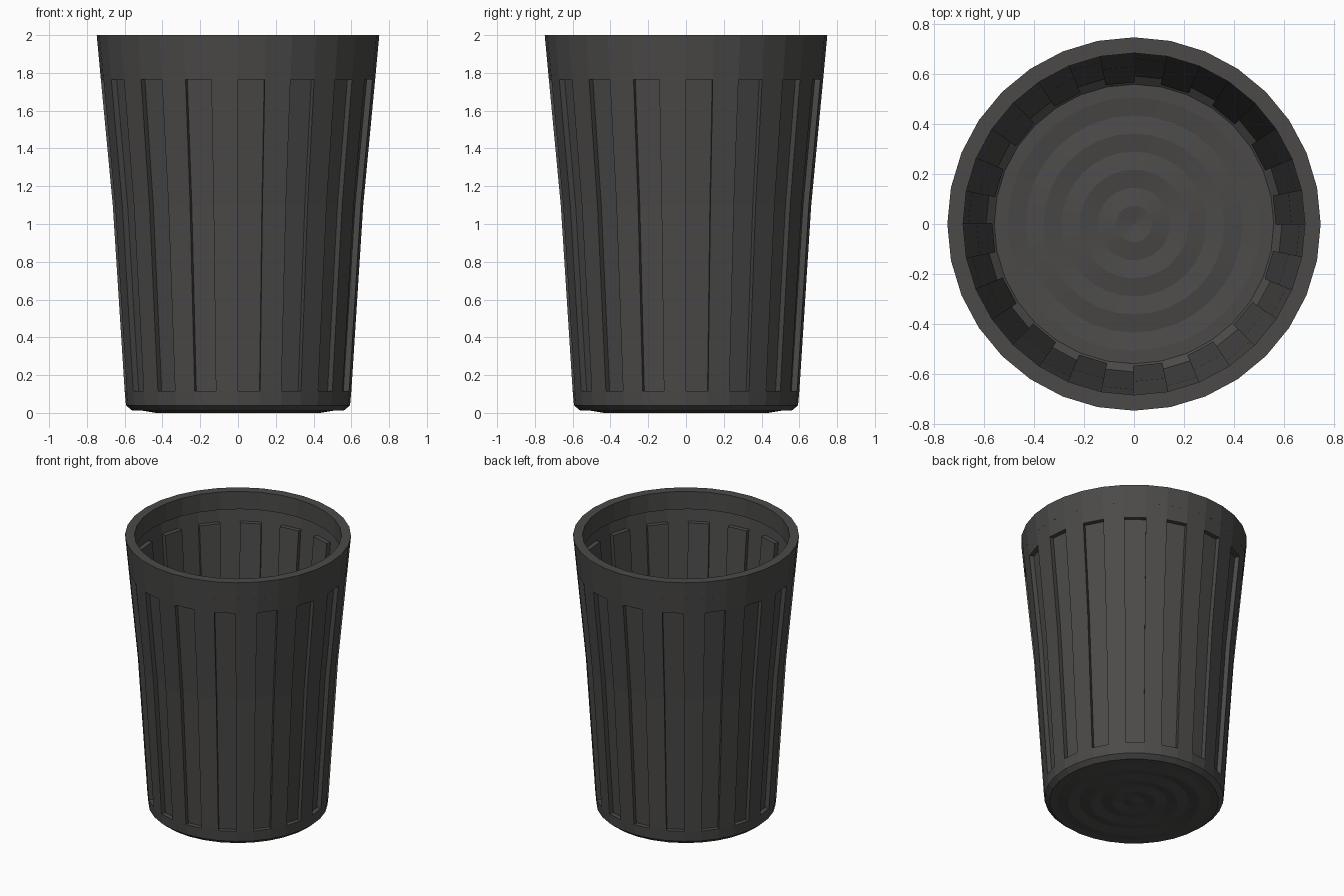
import bpy, bmesh, math
from mathutils import Vector

if "Cube" in bpy.data.objects:
    bpy.data.objects.remove(bpy.data.objects["Cube"])

SIDES = 32
STEP = 2 * math.pi / SIDES

mat = bpy.data.materials.new("dark_grey_plastic")
mat.diffuse_color = (0.07, 0.068, 0.066, 1)
mat.use_nodes = True
mat.node_tree.nodes["Principled BSDF"].inputs["Base Color"].default_value = mat.diffuse_color


def ring(bm, r, z):
    return [bm.verts.new((r * math.cos(i * STEP), r * math.sin(i * STEP), z))
            for i in range(SIDES)]


def lathe(bm, profile):
    """Faceted surface of revolution; returns faces as [band][side]."""
    rings = [ring(bm, r, z) for r, z in profile]
    return [[bm.faces.new((a[i], a[(i + 1) % SIDES], b[(i + 1) % SIDES], b[i]))
             for i in range(SIDES)] for a, b in zip(rings, rings[1:])], rings


def finish(bm, name):
    mesh = bpy.data.meshes.new(name)
    bm.to_mesh(mesh)
    bm.free()
    mesh.materials.append(mat)
    obj = bpy.data.objects.new(name, mesh)
    bpy.context.collection.objects.link(obj)


# Thin tapered wall, every second facet pressed inward as a panel
bm = bmesh.new()
bands, _ = lathe(bm, [(0.56, 0.012), (0.593, 0.04), (0.60, 0.115),
                      (0.663, 1.1), (0.726, 1.765), (0.748, 2.0)])
for i in range(0, SIDES, 2):
    panel = [bands[2][i], bands[3][i]]
    out = bmesh.ops.extrude_face_region(bm, geom=panel)["geom"]
    verts = [g for g in out if isinstance(g, bmesh.types.BMVert)]
    a = (i + 0.5) * STEP
    bmesh.ops.translate(bm, verts=verts,
                        vec=Vector((math.cos(a), math.sin(a), 0)) * -0.032)
    bmesh.ops.delete(bm, geom=[f for f in panel if f.is_valid], context="FACES")
finish(bm, "bin_wall")

# Folded-in rim
bm = bmesh.new()
lathe(bm, [(0.748, 2.0), (0.685, 2.0), (0.685, 1.87), (0.736, 1.87)][::-1])
bmesh.ops.reverse_faces(bm, faces=bm.faces)
finish(bm, "rim_lip")

# Base with shallow concentric ripples
bm = bmesh.new()
ripples = [(0.0725 * k, 0.012 * (k % 2)) for k in range(1, 8)] + [(0.56, 0.012)]
_, rings = lathe(bm, ripples)
centre = bm.verts.new((0, 0, 0))
for i in range(SIDES):
    bm.faces.new((centre, rings[0][i], rings[0][(i + 1) % SIDES]))
bmesh.ops.recalc_face_normals(bm, faces=bm.faces)
finish(bm, "rippled_base")
